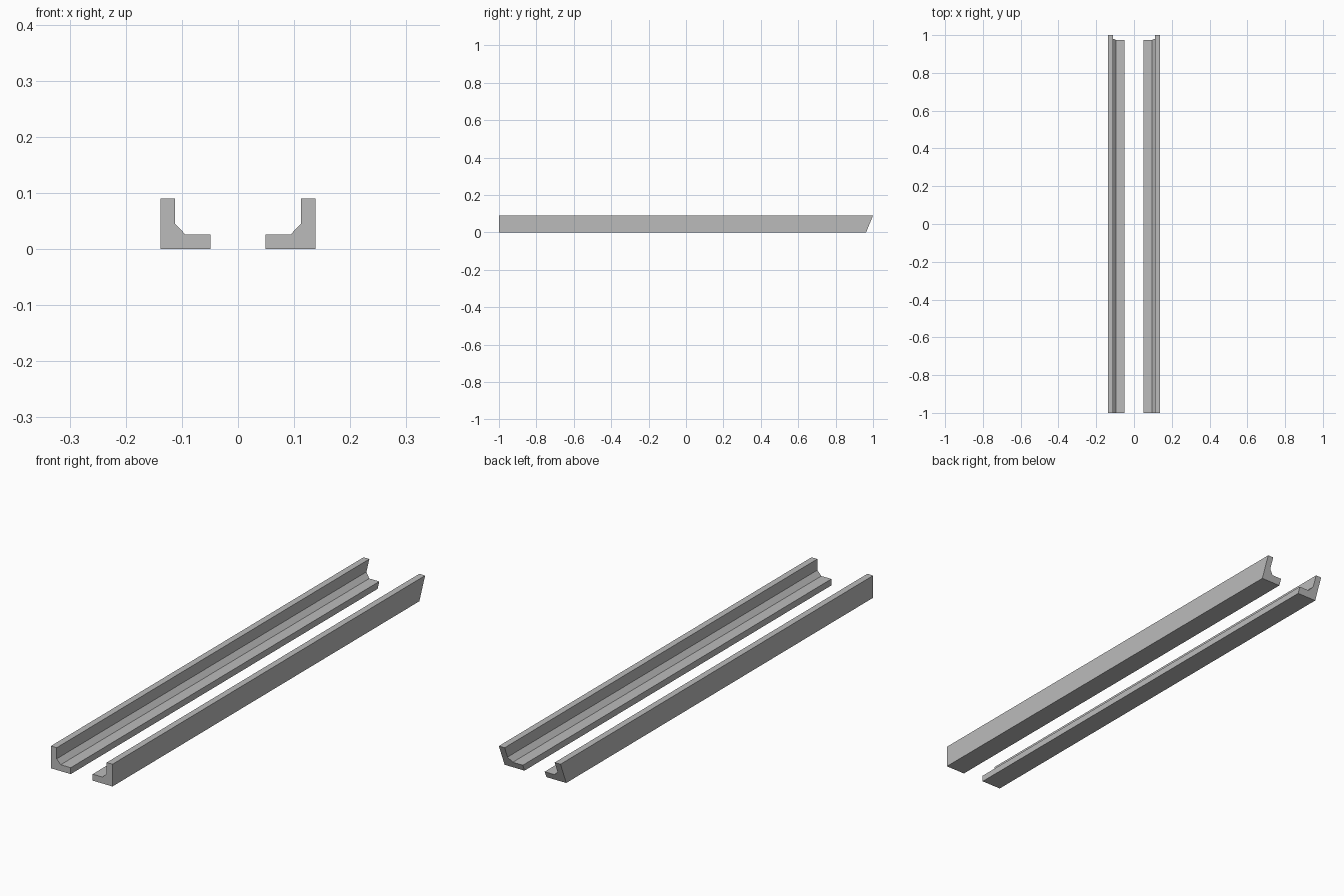
import bpy
import bmesh

cube = bpy.data.objects.get("Cube")
if cube:
    bpy.data.objects.remove(cube, do_unlink=True)

# Plain grey for both rails
GREY = (0.5, 0.5, 0.5, 1.0)
grey = bpy.data.materials.new("rail_grey")
grey.use_nodes = True
grey.diffuse_color = GREY
grey.node_tree.nodes["Principled BSDF"].inputs["Base Color"].default_value = GREY

# Angle section: foot, wall and inner chamfer
SECTION = [(0.049, 0), (0.138, 0), (0.138, 0.09), (0.112, 0.09),
           (0.112, 0.045), (0.094, 0.026), (0.049, 0.026)]
HEIGHT = 0.09
FRONT, BACK, SLANT = -1.0, 1.0, 0.037


def make_rail(name, side):
    """Extrude the section along y, with the back end cut on a slant."""
    bm = bmesh.new()
    front = [bm.verts.new((side * x, FRONT, z)) for x, z in SECTION]
    back = [bm.verts.new((side * x, BACK - SLANT * (1 - z / HEIGHT), z))
            for x, z in SECTION]
    bm.faces.new(front)
    bm.faces.new(back[::-1])
    for i in range(len(SECTION)):
        j = (i + 1) % len(SECTION)
        bm.faces.new((front[i], back[i], back[j], front[j]))
    bmesh.ops.recalc_face_normals(bm, faces=bm.faces)
    mesh = bpy.data.meshes.new(name)
    bm.to_mesh(mesh)
    bm.free()
    mesh.materials.append(grey)
    rail = bpy.data.objects.new(name, mesh)
    bpy.context.collection.objects.link(rail)


# Mirrored pair
make_rail("left_rail", 1)
make_rail("right_rail", -1)
